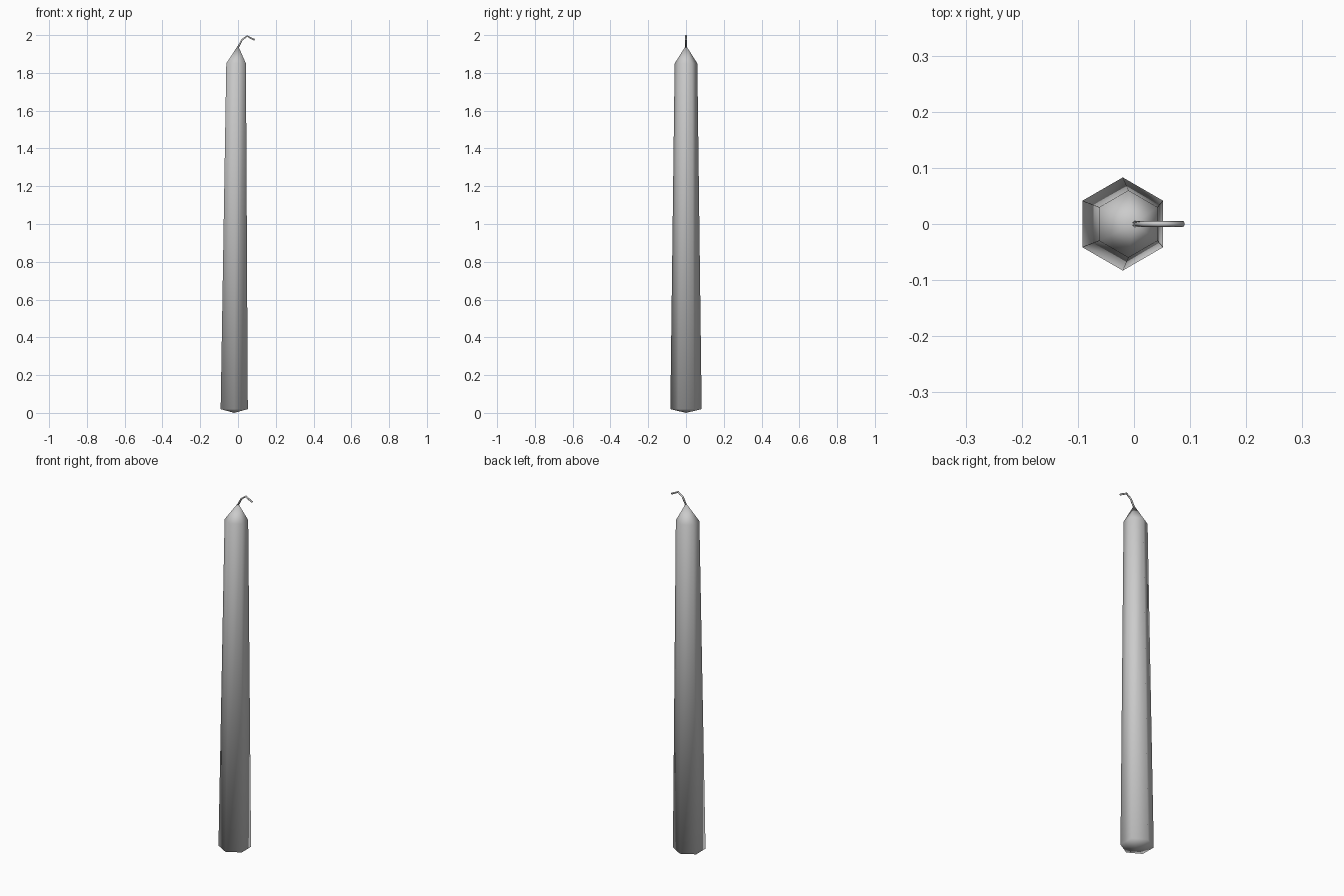
import bpy
import bmesh
from math import pi, sin, cos
from mathutils import Vector

cube = bpy.data.objects.get("Cube")
if cube:
    bpy.data.objects.remove(cube, do_unlink=True)

wax = bpy.data.materials.new("pale grey wax")
wax.use_nodes = True
colour = (0.6, 0.6, 0.6, 1)
wax.diffuse_color = colour
wax.node_tree.nodes["Principled BSDF"].inputs["Base Color"].default_value = colour


def loft(name, rings, sides, start=None, end=None):
    """Join rings of (centre, radius, u axis, v axis); close ends with a point or a flat cap."""
    bm = bmesh.new()
    loops = []
    for centre, radius, u, v in rings:
        angles = [2 * pi * i / sides for i in range(sides)]
        loops.append([bm.verts.new(Vector(centre) + radius * (u * cos(a) + v * sin(a)))
                      for a in angles])
    for low, high in zip(loops, loops[1:]):
        for i in range(sides):
            j = (i + 1) % sides
            bm.faces.new((low[i], low[j], high[j], high[i]))
    for loop, tip in ((loops[0], start), (loops[-1], end)):
        if tip is None:
            bm.faces.new(loop)
        else:
            point = bm.verts.new(tip)
            for i in range(sides):
                bm.faces.new((loop[i], loop[(i + 1) % sides], point))
    bmesh.ops.recalc_face_normals(bm, faces=bm.faces)
    mesh = bpy.data.meshes.new(name)
    bm.to_mesh(mesh)
    bm.free()
    mesh.materials.append(wax)
    mesh.shade_smooth()
    obj = bpy.data.objects.new(name, mesh)
    bpy.context.collection.objects.link(obj)
    return obj


X, Y, Z = Vector((1, 0, 0)), Vector((0, 1, 0)), Vector((0, 0, 1))

# Tapered, slightly leaning six-sided candle with a pointed top and shallow base
loft("candle_body",
     [((-0.02, 0, 0.02), 0.083, Y, -X), ((-0.01, 0, 1.85), 0.06, Y, -X)],
     6, start=(-0.02, 0, 0), end=(0, 0, 1.945))

# Bent wick
path = [Vector(p) for p in ((0, 0, 1.935), (0.021, 0, 1.975), (0.048, 0, 1.995), (0.088, 0, 1.975))]
wick_rings = []
for i, p in enumerate(path):
    along = (path[min(i + 1, 3)] - path[max(i - 1, 0)]).normalized()
    wick_rings.append((p, 0.005, Y, along.cross(Y)))
loft("wick", wick_rings, 6)
